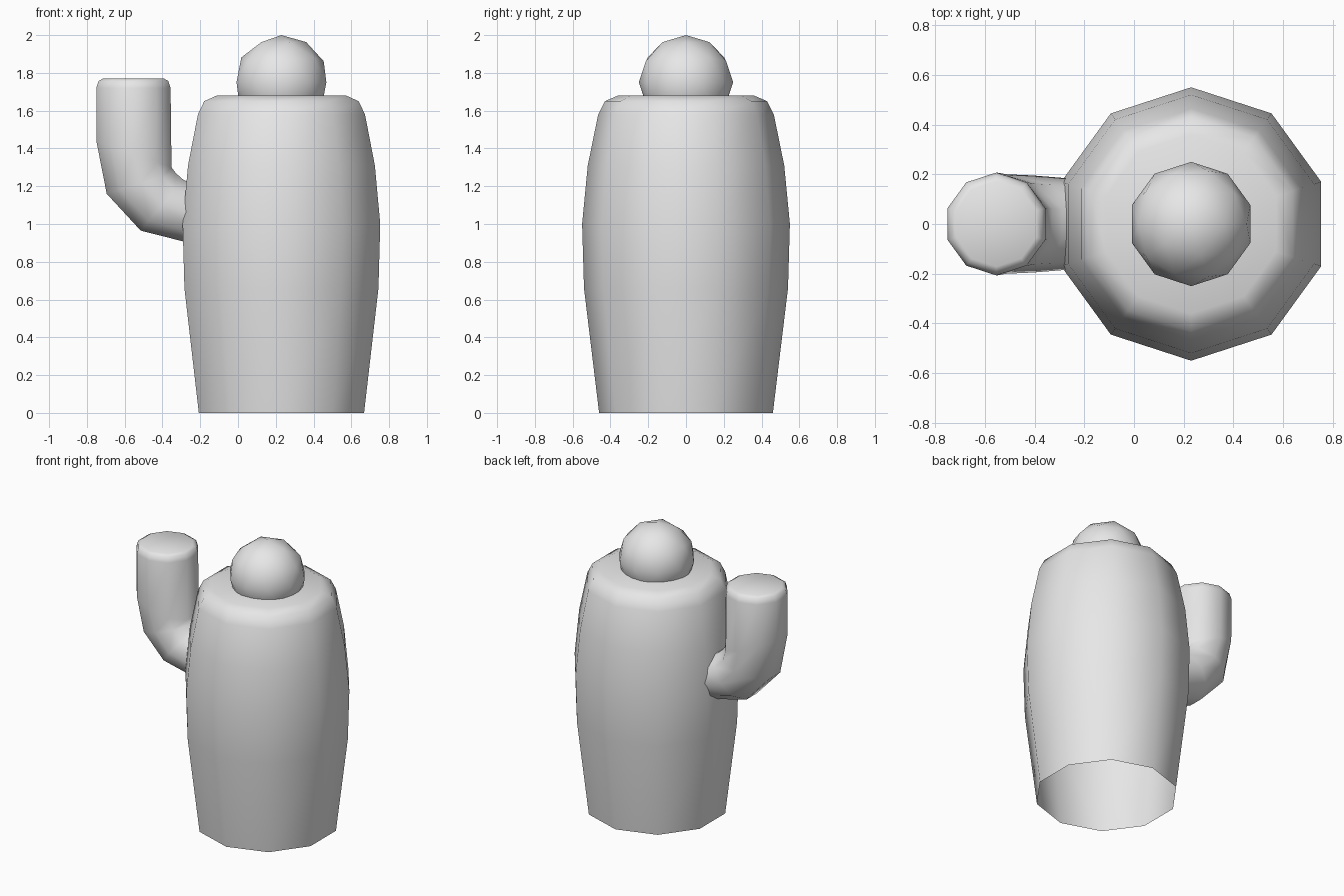
import bpy, bmesh
from math import cos, sin, radians
from mathutils import Vector

SIDES = 10
BODY_X = 0.23

cube = bpy.data.objects.get("Cube")
if cube:
    bpy.data.objects.remove(cube, do_unlink=True)

grey = bpy.data.materials.new("plain grey")
grey.use_nodes = True
colour = (0.8, 0.8, 0.8, 1)
grey.diffuse_color = colour
grey.node_tree.nodes["Principled BSDF"].inputs["Base Color"].default_value = colour


def finish(name, bm):
    """Turn a bmesh into a smooth-shaded grey object."""
    bmesh.ops.recalc_face_normals(bm, faces=bm.faces)
    for f in bm.faces:
        f.smooth = True
    mesh = bpy.data.meshes.new(name)
    bm.to_mesh(mesh)
    bm.free()
    mesh.materials.append(grey)
    ob = bpy.data.objects.new(name, mesh)
    bpy.context.collection.objects.link(ob)
    return ob


def loft(name, rings):
    """Join ten-sided rings (centre, sideways half-vector, y radius); cap the last."""
    bm = bmesh.new()
    loops = []
    for centre, side, ry in rings:
        loop = []
        for k in range(SIDES):
            a = radians(18 + 36 * k)
            p = centre + side * (cos(a) / cos(radians(18))) + Vector((0, ry * sin(a), 0))
            loop.append(bm.verts.new(p))
        loops.append(loop)
    for low, high in zip(loops, loops[1:]):
        for k in range(SIDES):
            n = (k + 1) % SIDES
            bm.faces.new((low[k], low[n], high[n], high[k]))
    bm.faces.new(loops[-1])
    return finish(name, bm)


# Barrel body, open underneath: (height, radius)
body_profile = [(0, 0.46), (0.66, 0.54), (1.0, 0.55), (1.31, 0.52),
                (1.58, 0.465), (1.65, 0.43), (1.68, 0.36)]
loft("body", [(Vector((BODY_X, 0, z)), Vector((r * cos(radians(18)), 0, 0)), r)
              for z, r in body_profile])

# Raised arm: (outer x, outer z, inner x, inner z, y radius), from body to tip
arm_sections = [(-0.22, 0.89, -0.22, 1.2, 0.18),
                (-0.515, 0.965, -0.29, 1.235, 0.195),
                (-0.695, 1.16, -0.33, 1.27, 0.2),
                (-0.75, 1.44, -0.352, 1.3, 0.207),
                (-0.75, 1.72, -0.357, 1.72, 0.207),
                (-0.738, 1.757, -0.369, 1.757, 0.195),
                (-0.715, 1.77, -0.392, 1.77, 0.172)]
arm = []
for ox, oz, ix, iz, ry in arm_sections:
    outer, inner = Vector((ox, 0, oz)), Vector((ix, 0, iz))
    arm.append(((outer + inner) / 2, (inner - outer) / 2, ry))
loft("raised_arm", arm)

# Round knob on top
bm = bmesh.new()
bmesh.ops.create_icosphere(bm, subdivisions=2, radius=0.25)
knob = finish("top_knob", bm)
knob.location = (BODY_X, 0, 1.75)
